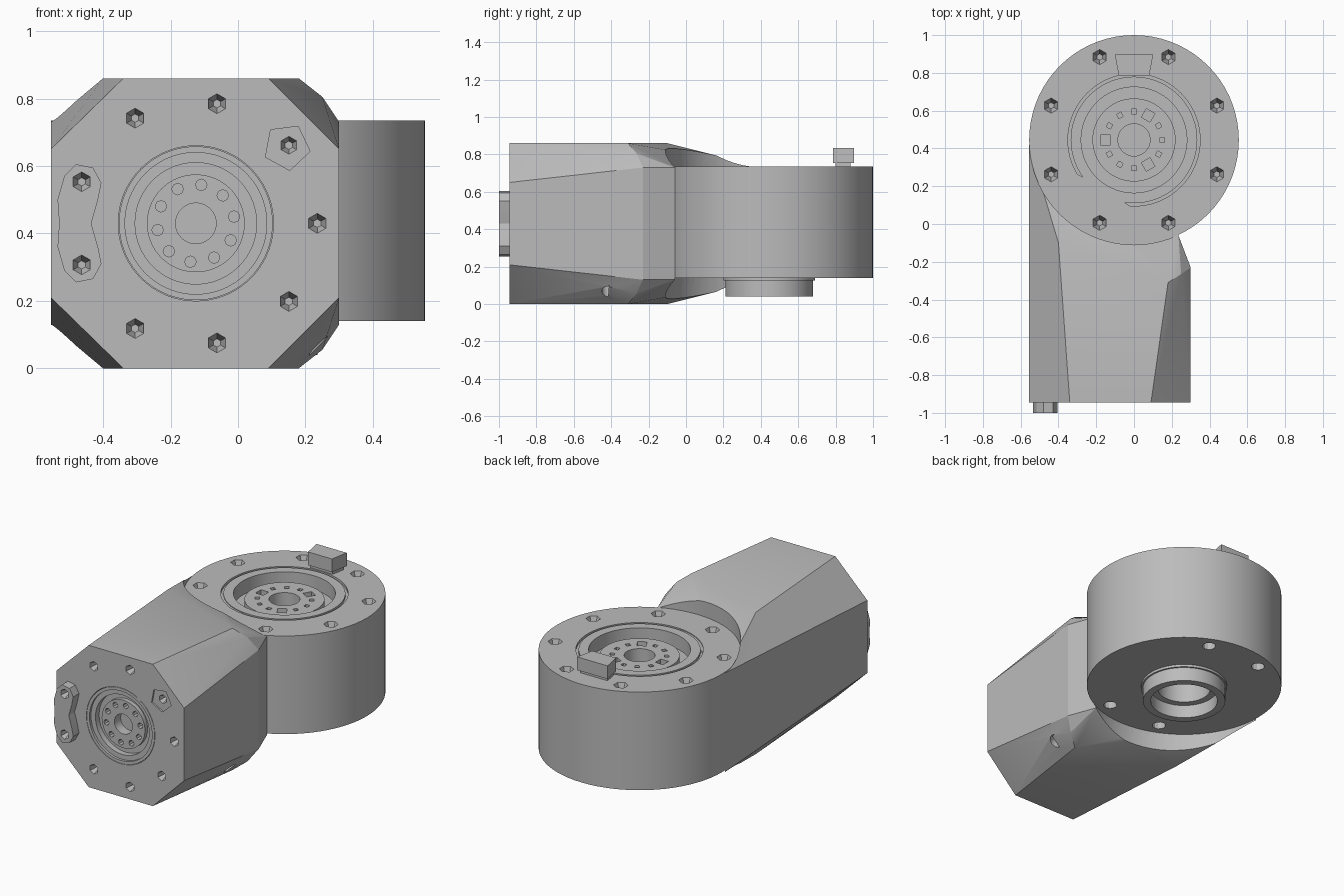
import bpy, bmesh
from math import sin, cos, radians, pi
from mathutils import Vector, Matrix

if "Cube" in bpy.data.objects:
    bpy.data.objects.remove(bpy.data.objects["Cube"])

metal = bpy.data.materials.new("grey_metal")
metal.use_nodes = True
GREY = (0.5, 0.5, 0.5, 1)
metal.diffuse_color = GREY
metal.node_tree.nodes["Principled BSDF"].inputs["Base Color"].default_value = GREY

DOWN, UP, BACK = Vector((0, 0, -1)), Vector((0, 0, 1)), Vector((0, 1, 0))
JOINT = Vector((0, 0.445, 0))
FACE = Vector((-0.125, -0.945, 0.43))
TOP, BOTTOM, RADIUS = 0.735, 0.14, 0.555


def make(name, bm):
    bmesh.ops.recalc_face_normals(bm, faces=bm.faces)
    me = bpy.data.meshes.new(name)
    bm.to_mesh(me)
    bm.free()
    me.materials.append(metal)
    ob = bpy.data.objects.new(name, me)
    bpy.context.collection.objects.link(ob)
    return ob


def boolean(ob, other, op):
    mod = ob.modifiers.new("bool", 'BOOLEAN')
    mod.operation, mod.solver, mod.object = op, 'EXACT', other
    bpy.context.view_layer.objects.active = ob
    bpy.ops.object.modifier_apply(modifier=mod.name)
    bpy.data.objects.remove(other)


def pocket(bm, at, into, r, depth, sides=6, taper=1.0, spin=0.0):
    """Add a round or polygonal plug that starts just outside the surface."""
    m = Matrix.Translation(at + into * (depth / 2 - 0.005))
    m = m @ into.to_track_quat('Z', 'Y').to_matrix().to_4x4() @ Matrix.Rotation(spin, 4, 'Z')
    bmesh.ops.create_cone(bm, cap_ends=True, segments=sides, radius1=r,
                          radius2=r * taper, depth=depth, matrix=m)


def lathe(profile, matrix, steps=72):
    bm = bmesh.new()
    vs = [bm.verts.new((r, 0, z)) for r, z in profile]
    es = [bm.edges.new(p) for p in zip(vs, vs[1:])]
    bmesh.ops.spin(bm, geom=vs + es, axis=(0, 0, 1), cent=(0, 0, 0),
                   angle=2 * pi, steps=steps)
    bmesh.ops.remove_doubles(bm, verts=bm.verts, dist=0.0005)
    bm.transform(matrix)
    return bm


def prism(points, lift, offset):
    """Extrude a flat outline along lift."""
    bm = bmesh.new()
    f = bm.faces.new([bm.verts.new(Vector(p) + offset) for p in points])
    new = bmesh.ops.extrude_face_region(bm, geom=[f])["geom"]
    bmesh.ops.translate(bm, vec=lift, verts=[v for v in new if isinstance(v, bmesh.types.BMVert)])
    return bm


def on_top(r, deg, z):
    return JOINT + Vector((r * cos(radians(deg)), r * sin(radians(deg)), z))


def on_front(r, deg, y=0.0):
    return FACE + Vector((r * cos(radians(deg)), y, r * sin(radians(deg))))


# Housing: chamfered block, with ramps down to the round joint
half = [(-0.34, -0.945, 0.43), (0.09, -0.945, 0.43), (0.3, -0.945, 0.22), (-0.555, -0.945, 0.22),
        (-0.4, -0.1, 0.43), (0.18, -0.31, 0.43), (0.25, -0.265, 0.375), (0.3, -0.23, 0.3),
        (0.235, -0.06, 0.3), (-0.22, -0.06, 0.3), (-0.555, 0.42, 0.3)]
bm = bmesh.new()
for x, y, h in half:
    for s in (1, -1):
        bm.verts.new((x, y, 0.43 + s * h))
res = bmesh.ops.convex_hull(bm, input=bm.verts)
junk = {v for v in res["geom_interior"] + res["geom_unused"] if isinstance(v, bmesh.types.BMVert)}
bmesh.ops.delete(bm, geom=list(junk), context='VERTS')
bmesh.ops.dissolve_limit(bm, angle_limit=0.01, verts=bm.verts, edges=bm.edges)
housing = make("housing", bm)

# Clear the housing above and below the joint disc
bm = bmesh.new()
pocket(bm, JOINT + UP * TOP, UP, RADIUS, 0.4, 72)
pocket(bm, JOINT + UP * BOTTOM, DOWN, RADIUS, 0.4, 72)
boolean(housing, make("clearance", bm), 'DIFFERENCE')

# Joint: disc with stepped bearing on top and hollow spigot below
joint = [(0, 0.62), (0.085, 0.62), (0.085, 0.7), (0.22, 0.7), (0.22, 0.65), (0.28, 0.65),
         (0.28, TOP), (0.335, TOP), (0.335, 0.72), (0.35, 0.72), (0.35, TOP),
         (RADIUS, TOP), (RADIUS, BOTTOM), (0.245, BOTTOM), (0.245, 0.125), (0.235, 0.125),
         (0.235, 0.04), (0.19, 0.04), (0.19, 0.12), (0.15, 0.12), (0.15, 0.28), (0, 0.28)]
boolean(housing, make("joint", lathe(joint, Matrix.Translation(JOINT))), 'UNION')

# Shallow five-sided dent and the front hub seat
bm = bmesh.new()
pocket(bm, on_front(0.352, 40), BACK, 0.07, 0.015, 5, spin=0.5)
pocket(bm, FACE, BACK, 0.23, 0.1, 72)
boolean(housing, make("seat_cutter", bm), 'DIFFERENCE')

# Screw pockets, bearing holes and the cable port
bm = bmesh.new()
for k in range(8):
    pocket(bm, on_top(0.475, 22.5 + 45 * k, TOP), DOWN, 0.042, 0.07, taper=0.4)
for deg in (67.5, 112.5, 247.5, 292.5):
    pocket(bm, on_top(0.475, deg, BOTTOM), UP, 0.038, 0.07, 12)
for k in range(12):
    big = k % 4 == 2
    pocket(bm, on_top(0.15, 30 * k, 0.7), DOWN, 0.037 if big else 0.018, 0.04, 4,
           spin=radians(45 - 30 * k))
for k in (0, 1, 2, 3, 6, 7, 8):
    pocket(bm, on_front(0.36, 40 * k), BACK, 0.031, 0.06, taper=0.4)
pocket(bm, Vector((0.235, -0.41, 0.07)), Vector((-1, 0, 1)).normalized(), 0.04, 0.08, 20)
boolean(housing, make("hole_cutter", bm), 'DIFFERENCE')

# Front hub: stepped ring insert with a circle of small holes
hub = [(0, -0.085), (0.06, -0.085), (0.06, -0.025), (0.145, -0.025), (0.145, -0.05),
       (0.18, -0.05), (0.18, -0.015), (0.21, -0.015), (0.21, 0), (0.228, 0),
       (0.228, -0.105), (0, -0.105)]
front_hub = make("front_hub", lathe(hub, Matrix.Translation(FACE) @ Matrix.Rotation(pi / 2, 4, 'X')))
bm = bmesh.new()
for k in range(10):
    pocket(bm, on_front(0.115, 36 * k + 10, 0.025), BACK, 0.017, 0.04, 8)
boolean(front_hub, make("hub_cutter", bm), 'DIFFERENCE')

# Side clip on the front face, held by two screws
side = [(0.405, 0.0), (0.41, 0.07), (0.39, 0.14), (0.355, 0.175), (0.305, 0.165),
        (0.28, 0.12), (0.29, 0.07), (0.31, 0.0)]
outline = [(-r, 0, h) for r, h in side] + [(-r, 0, -h) for r, h in side[-2:0:-1]]
clip = make("front_clip", prism(outline, BACK * 0.06, FACE + BACK * -0.055))
bm = bmesh.new()
for deg in (160, 200):
    pocket(bm, on_front(0.36, deg, -0.055), BACK, 0.031, 0.05, taper=0.4)
boolean(clip, make("clip_cutter", bm), 'DIFFERENCE')

# Stop key on the joint: narrow stem under a wedge head
def wedge(name, inner, outer, y0, y1, z0, height):
    pts = [(-inner, y0, z0), (inner, y0, z0), (outer, y1, z0), (-outer, y1, z0)]
    return make(name, prism(pts, UP * height, Vector()))

key_stem = wedge("key_stem", 0.075, 0.09, 0.8, 0.88, TOP - 0.01, 0.06)
key_head = wedge("key_head", 0.08, 0.102, 0.785, 0.897, 0.755, 0.08)

# Smooth the round surfaces, keep the edges crisp
bpy.ops.object.select_all(action='DESELECT')
for ob in (housing, front_hub, clip, key_stem, key_head):
    ob.select_set(True)
bpy.context.view_layer.objects.active = housing
bpy.ops.object.shade_smooth_by_angle(angle=radians(20))
